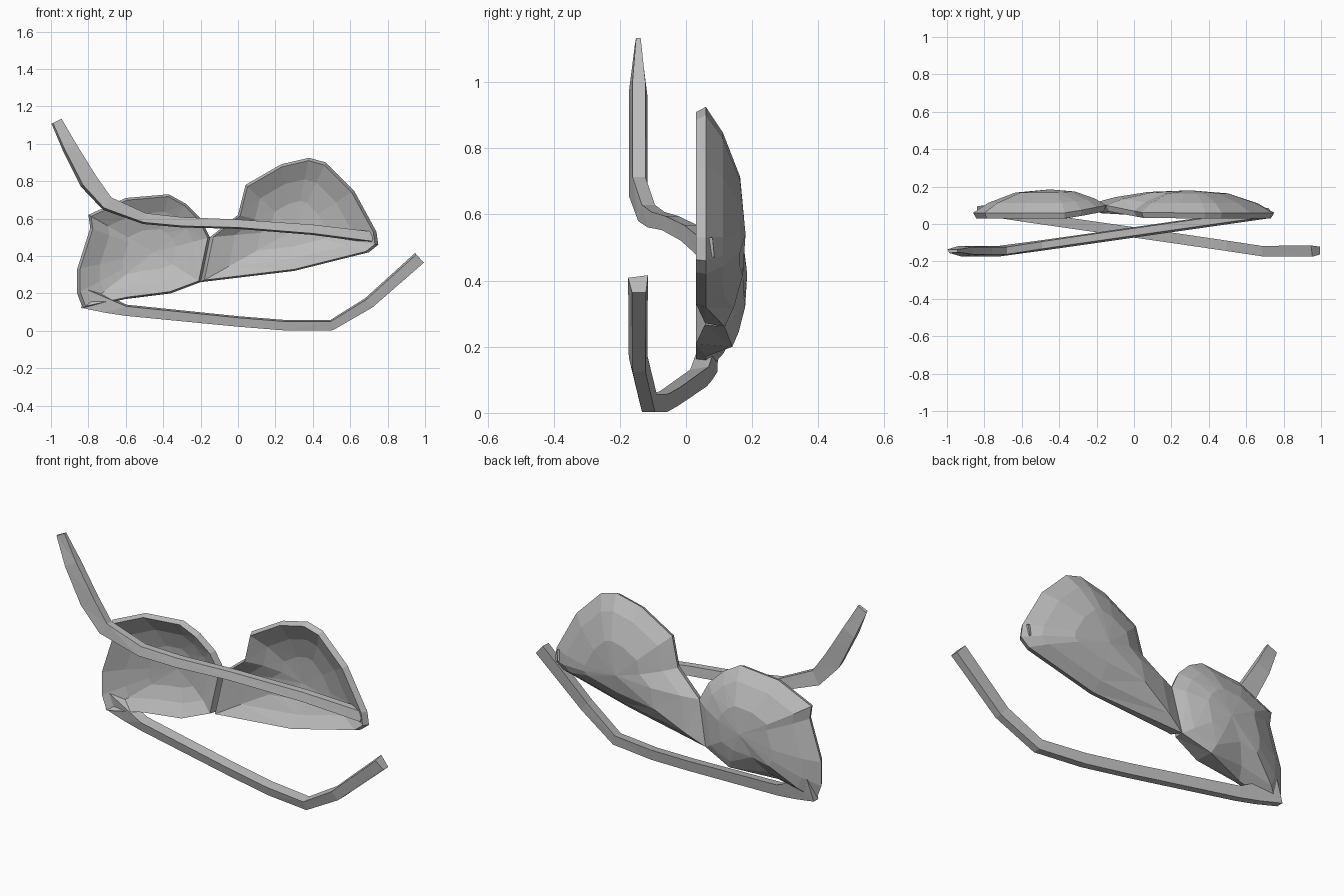
import bpy
import bmesh
from mathutils import Vector

cube = bpy.data.objects.get("Cube")
if cube:
    bpy.data.objects.remove(cube)

shade = 0.5
colour = (shade, shade, shade, 1)
grey = bpy.data.materials.new("matte grey")
grey.use_nodes = True
grey.diffuse_color = colour
grey.node_tree.nodes["Principled BSDF"].inputs["Base Color"].default_value = colour

bridge_x = -0.15


def finish(name, bm):
    """Turn the finished mesh into a faceted grey object."""
    bmesh.ops.triangulate(bm, faces=bm.faces[:])
    bmesh.ops.recalc_face_normals(bm, faces=bm.faces[:])
    mesh = bpy.data.meshes.new(name)
    bm.to_mesh(mesh)
    bm.free()
    mesh.materials.append(grey)
    part = bpy.data.objects.new(name, mesh)
    bpy.context.collection.objects.link(part)


def skin(bm, rings):
    """Join neighbouring rings of equal length with quads."""
    for ring, following in zip(rings, rings[1:]):
        previous = len(ring) - 1
        for i in range(len(ring)):
            bm.faces.new((ring[previous], ring[i], following[i], following[previous]))
            previous = i


def rim_depth(x, z, rear):
    """Depth of the rim, which recedes near the nose bridge."""
    depth = 0.06 + max(0, 0.04 - abs(x - bridge_x) / 5)
    if rear and z < 0.4:
        # The lower edge swells backwards beside the bridge
        depth += max(0, 0.08 - abs(x + 0.36) / 3)
    return depth


def lens(name, centre, outline, bowl, back):
    """Hollow shell: a bowl open to the front and a dome at the back."""
    bm = bmesh.new()
    middle = Vector((centre[0], 0, centre[1]))

    def ring(scale, depth, lead, rear):
        verts = []
        for x, z in outline:
            rim = rim_depth(x, z, rear) - lead
            spot = middle.lerp(Vector((x, 0, z)), scale)
            spot.y = depth + (rim - depth) * scale ** 2.5
            verts.append(bm.verts.new(spot))
        return verts

    front = [ring(scale, bowl, 0.04, False) for scale in (0.4, 0.7, 0.96)]
    rear = [ring(scale, back, 0, True) for scale in (1, 0.8, 0.45)]
    skin(bm, front + rear)

    # Close the bowl floor and the dome with fans
    for edge, depth in ((front[0], bowl), (rear[-1], back)):
        hub = bm.verts.new(middle + Vector((0, depth, 0)))
        previous = edge[-1]
        for vert in edge:
            bm.faces.new((previous, vert, hub))
            previous = vert
    finish(name, bm)


def temple(name, path, heights, depth, tip_depth):
    """Four-sided bar along a path; half heights are given at even stations."""
    bm = bmesh.new()
    rings = []
    last = len(path) - 1
    for i, spot in enumerate(path):
        along = path[min(i + 1, last)] - path[max(i - 1, 0)]
        along.y = 0
        along.normalize()
        station = i / last * (len(heights) - 1)
        lower = min(int(station), len(heights) - 2)
        height = heights[lower] + (heights[lower + 1] - heights[lower]) * (station - lower)
        up = Vector((-along.z, 0, along.x)) * height
        out = Vector((0, tip_depth if i == last else depth, 0))
        corners = (up * 0.7 - out, up + out, out * 0.8 - up, -up - out * 0.6)
        rings.append([bm.verts.new(spot + corner) for corner in corners])
    skin(bm, rings)
    bm.faces.new(rings[0])
    bm.faces.new(rings[-1])
    finish(name, bm)


def temple_path(side, points):
    """Slope the folded arm forward from its hinge, then run it level."""
    return [Vector((x, max(-0.145, side * x / 7 - 0.045), z)) for x, z in points]


# Left lens, the taller one
lens("left_lens", (0.3, 0.54), [
    (bridge_x, 0.5), (0, 0.62), (0.04, 0.78), (0.23, 0.89), (0.38, 0.925),
    (0.47, 0.9), (0.62, 0.75), (0.74, 0.53), (0.75, 0.46), (0.7, 0.42),
    (0.3, 0.32), (-0.2, 0.26),
], bowl=0.13, back=0.18)

# Right lens, tilted lower towards its outer corner
lens("right_lens", (-0.45, 0.42), [
    (bridge_x, 0.5), (-0.2, 0.6), (-0.28, 0.68), (-0.37, 0.73), (-0.6, 0.71), (-0.8, 0.62),
    (-0.79, 0.55), (-0.86, 0.33), (-0.86, 0.2), (-0.83, 0.12), (-0.6, 0.17), (-0.36, 0.2),
    (-0.2, 0.26),
], bowl=0.12, back=0.185)

# Folded temple arms crossing in front of the lenses
left_path = temple_path(1, [
    (0.72, 0.5), (0.4, 0.54), (0, 0.57), (-0.3, 0.58), (-0.5, 0.6),
    (-0.7, 0.68), (-0.8, 0.8), (-0.9, 0.98), (-0.97, 1.12)])
temple("left_temple", left_path, (0.03, 0.025, 0.03, 0.05, 0.03), depth=0.028, tip_depth=0.01)

right_path = temple_path(-1, [
    (-0.82, 0.18), (-0.7, 0.14), (-0.6, 0.11), (-0.3, 0.08), (0, 0.05),
    (0.25, 0.03), (0.5, 0.03), (0.7, 0.15), (0.97, 0.39)])
temple("right_temple", right_path, (0.06, 0.03, 0.028, 0.028, 0.035), depth=0.028, tip_depth=0.03)
